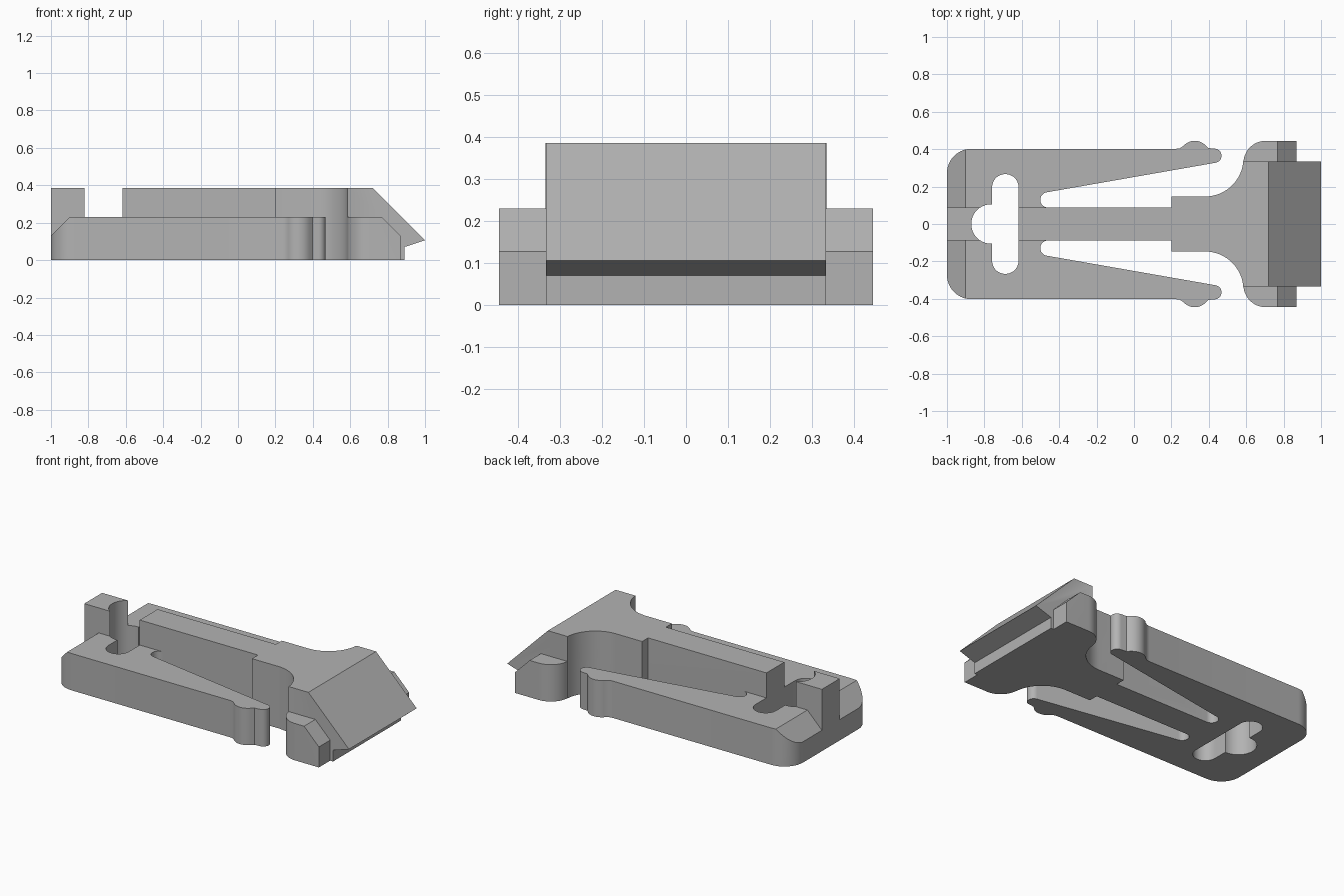
import bpy, bmesh, math

if "Cube" in bpy.data.objects:
    bpy.data.objects.remove(bpy.data.objects["Cube"])

plastic = bpy.data.materials.new("grey plastic")
plastic.diffuse_color = (0.45, 0.45, 0.45, 1)
plastic.use_nodes = True
plastic.node_tree.nodes["Principled BSDF"].inputs["Base Color"].default_value = plastic.diffuse_color


def arc(cx, cy, r, a0, a1, n=14):
    """Points on an arc, angles in degrees."""
    angles = [math.radians(a0 + (a1 - a0) * i / n) for i in range(n + 1)]
    return [(cx + r * math.cos(a), cy + r * math.sin(a)) for a in angles]


def mirrored(half):
    """Close an upper half outline with its reflection across y = 0."""
    return half + [(x, -y) for x, y in reversed(half)]


def prism(name, points, low, high, axis="z"):
    """Extrude a plan outline along z or a side outline along y."""
    bm = bmesh.new()
    place = (lambda a, b, c: (a, b, c)) if axis == "z" else (lambda a, b, c: (a, c, b))
    face = bm.faces.new([bm.verts.new(place(a, b, low)) for a, b in points])
    ext = bmesh.ops.extrude_face_region(bm, geom=[face])
    verts = [v for v in ext["geom"] if isinstance(v, bmesh.types.BMVert)]
    bmesh.ops.translate(bm, verts=verts, vec=place(0, 0, high - low))
    bmesh.ops.recalc_face_normals(bm, faces=bm.faces)
    mesh = bpy.data.meshes.new(name)
    bm.to_mesh(mesh)
    bm.free()
    mesh.materials.append(plastic)
    obj = bpy.data.objects.new(name, mesh)
    bpy.context.collection.objects.link(obj)
    return obj


def combine(target, tool, operation):
    """Apply a boolean and remove the tool."""
    mod = target.modifiers.new(operation, "BOOLEAN")
    mod.operation, mod.object, mod.solver = operation, tool, "EXACT"
    bpy.context.view_layer.objects.active = target
    bpy.ops.object.modifier_apply(modifier=mod.name)
    bpy.data.objects.remove(tool)


# Stem edge, shared by the base and the raised spine
stem = [(0.2, 0.088), (0.2, 0.147)] + arc(0.38, 0.352, 0.205, 270, 355, 20)

# Low base: rounded rear, two spring arms with grip bumps, front wings
base_half = (
    arc(-0.87, 0.272, 0.13, 180, 90)
    + [(0.225, 0.402), (0.245, 0.405)]
    + arc(0.325, 0.365, 0.08, 138, 42)
    + [(0.397, 0.406)]
    + arc(0.43, 0.365, 0.038, 90, -80)
    + arc(-0.46, 0.129, 0.041, 100, 270)
    + stem
    + arc(0.705, 0.325, 0.12, 175, 90)
    + [(0.87, 0.445)]
)
clip = prism("clip_body", mirrored(base_half), 0, 0.23)
base_side = [(-1, -0.1), (0.87, -0.1), (0.87, 0.128), (0.768, 0.23),
             (0.668, 0.33), (-0.8, 0.33), (-0.9, 0.23), (-1, 0.13)]
combine(clip, prism("base_side", base_side, -1, 1, "y"), "INTERSECT")

# Raised spine flaring into a wedge-shaped head with a lip
spine_half = [(-1, 0.088)] + stem + [(0.5845, 0.334), (1.1, 0.334)]
spine = prism("spine", mirrored(spine_half), -0.1, 0.5)
spine_side = [(-1, 0), (0.89, 0), (0.89, 0.07), (1, 0.106), (0.72, 0.386), (-1, 0.386)]
combine(spine, prism("spine_side", spine_side, -1, 1, "y"), "INTERSECT")
combine(clip, spine, "UNION")

# Keyhole: cross slot with round ends plus a round seat, cut right through
slot = arc(-0.688, 0.196, 0.071, 0, 180) + arc(-0.688, -0.196, 0.071, 180, 360)
combine(clip, prism("slot", slot, -0.1, 0.6), "DIFFERENCE")
seat = arc(-0.765, 0, 0.105, 0, 360, 40)[:-1]
combine(clip, prism("seat", seat, -0.1, 0.6), "DIFFERENCE")

# Smooth the curved walls, keep the edges sharp
clip.select_set(True)
bpy.context.view_layer.objects.active = clip
bpy.ops.object.shade_smooth_by_angle(angle=math.radians(30))
